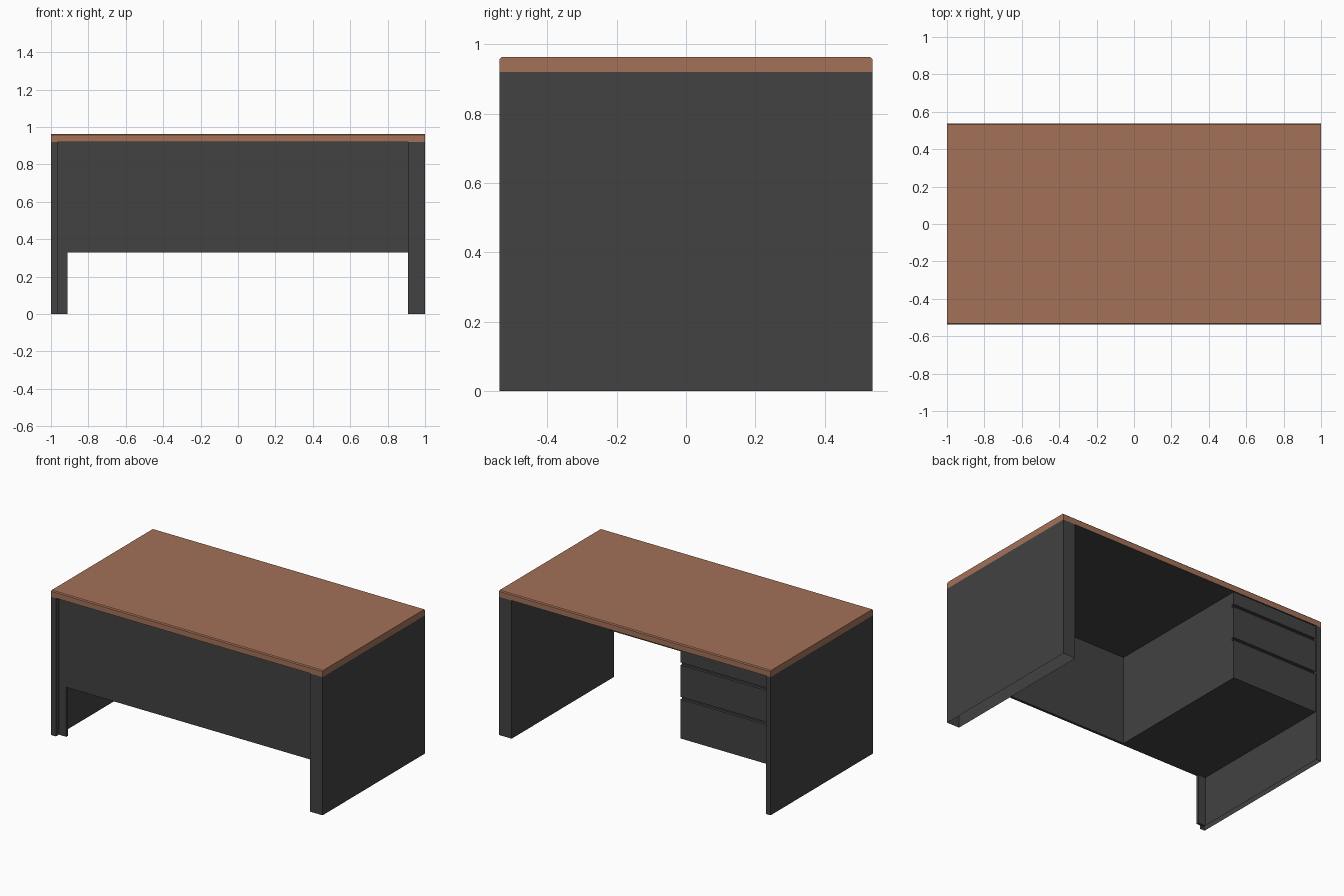
import bpy, bmesh

if "Cube" in bpy.data.objects:
    bpy.data.objects.remove(bpy.data.objects["Cube"])

D = 0.538          # half depth
TOP, UNDER = 0.963, 0.92
LOW = 0.33         # underside of front panel and drawer unit


def material(name, rgb):
    m = bpy.data.materials.new(name)
    m.diffuse_color = (*rgb, 1)
    m.use_nodes = True
    m.node_tree.nodes["Principled BSDF"].inputs["Base Color"].default_value = m.diffuse_color
    return m


wood = material("brown wood", (0.371, 0.165, 0.098))
dark = material("charcoal", (0.0545, 0.0545, 0.0545))


def finish(name, bm, mats):
    bmesh.ops.recalc_face_normals(bm, faces=bm.faces)
    me = bpy.data.meshes.new(name)
    bm.to_mesh(me)
    bm.free()
    for m in mats:
        me.materials.append(m)
    ob = bpy.data.objects.new(name, me)
    bpy.context.collection.objects.link(ob)
    return ob


def prism(name, profile, axis, a, b, mats=(dark,)):
    """Extrude a 2D profile from a to b along x or y."""
    bm = bmesh.new()
    place = (lambda p, t: (t, p[0], p[1])) if axis == "x" else (lambda p, t: (p[0], t, p[1]))
    face = bm.faces.new([bm.verts.new(place(p, a)) for p in profile])
    ext = bmesh.ops.extrude_face_region(bm, geom=[face])["geom"]
    shift = (b - a, 0, 0) if axis == "x" else (0, b - a, 0)
    bmesh.ops.translate(bm, vec=shift, verts=[v for v in ext if isinstance(v, bmesh.types.BMVert)])
    return finish(name, bm, mats)


def box(name, x0, x1, y0, y1, z0, z1):
    return prism(name, [(x0, z0), (x1, z0), (x1, z1), (x0, z1)], "y", y0, y1)


def remove_bottom(ob):
    bm = bmesh.new()
    bm.from_mesh(ob.data)
    bmesh.ops.delete(bm, geom=[f for f in bm.faces if f.normal.z < -0.9], context="FACES_ONLY")
    bm.to_mesh(ob.data)
    bm.free()


# Table top: eased front and back edges, dark underside
c = 0.006
top = prism("table_top", [(-D, UNDER), (D, UNDER), (D, TOP - c), (D - c, TOP),
                          (-D + c, TOP), (-D, TOP - c)], "x", -1, 1, (wood, dark))
for p in top.data.polygons:
    p.material_index = 1 if p.normal.z < -0.9 else 0

# Hollow side panels, open at the floor
for name, x0, x1 in (("left_side_panel", -1, -0.965), ("right_side_panel", 0.908, 1)):
    remove_bottom(box(name, x0, x1, -D, D, 0, UNDER))

# Recessed front panel with a foot at the left
prism("front_panel", [(-0.965, 0), (-0.911, 0), (-0.911, LOW), (0.908, LOW),
                      (0.908, UNDER), (-0.965, UNDER)], "y", -0.507, -0.49)

# Drawer unit with three drawer fronts facing the back
PX = -0.33
box("drawer_unit", -0.965, PX, -0.49, 0.512, LOW, UNDER)
for i, (z0, z1) in enumerate(((LOW, 0.59), (0.608, 0.818), (0.836, UNDER))):
    box(f"drawer_front_{i + 1}", -0.965, PX, 0.512, 0.53, z0, z1)
